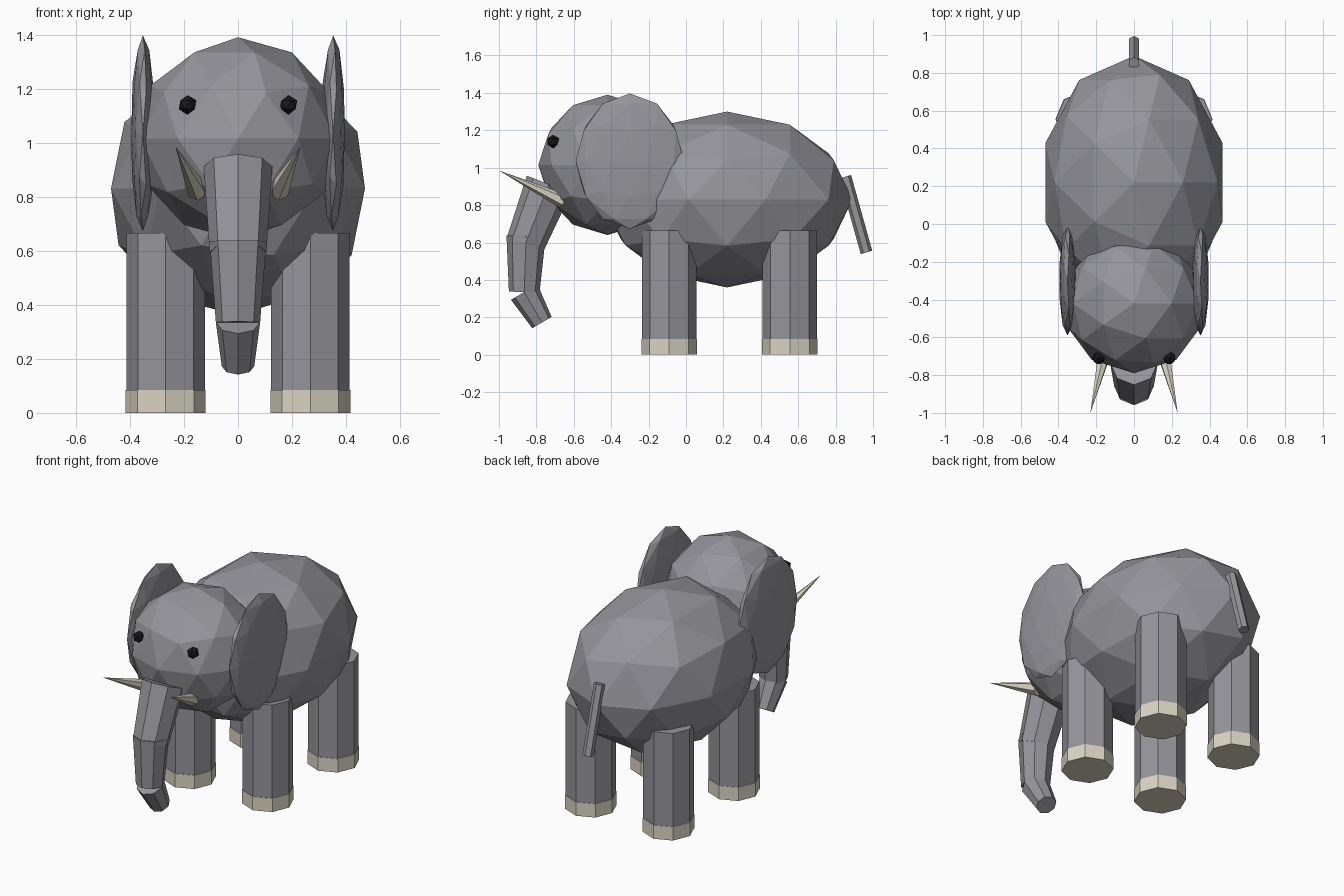
import bpy, bmesh
from mathutils import Matrix, Vector

if "Cube" in bpy.data.objects:
    bpy.data.objects.remove(bpy.data.objects["Cube"])


def material(name, rgb):
    m = bpy.data.materials.new(name)
    m.diffuse_color = (*rgb, 1)
    m.use_nodes = True
    m.node_tree.nodes["Principled BSDF"].inputs["Base Color"].default_value = m.diffuse_color
    return m


HIDE = material("hide", (0.30, 0.30, 0.33))
IVORY = material("ivory", (0.70, 0.66, 0.54))
BLACK = material("black", (0.01, 0.01, 0.012))


def finish(name, bm, mat):
    bmesh.ops.recalc_face_normals(bm, faces=bm.faces)
    mesh = bpy.data.meshes.new(name)
    bm.to_mesh(mesh)
    bm.free()
    mesh.materials.append(mat)
    ob = bpy.data.objects.new(name, mesh)
    bpy.context.collection.objects.link(ob)
    return ob


def ball(name, centre, radii, mat=HIDE, detail=2):
    bm = bmesh.new()
    m = Matrix.Translation(centre) @ Matrix.Diagonal((*radii, 1))
    bmesh.ops.create_icosphere(bm, subdivisions=detail, radius=1, matrix=m)
    return finish(name, bm, mat)


def rod(name, start, end, r1, r2, sides=8, mat=HIDE):
    """Tapered prism between two points, with its local x kept along world x."""
    a, b = Vector(start), Vector(end)
    z = (b - a).normalized()
    y = z.cross(Vector((1, 0, 0))).normalized()
    x = y.cross(z)
    m = Matrix((x, y, z)).transposed().to_4x4()
    m.translation = (a + b) / 2
    bm = bmesh.new()
    bmesh.ops.create_cone(bm, cap_ends=True, segments=sides, radius1=r1,
                          radius2=r2, depth=(b - a).length, matrix=m)
    bmesh.ops.remove_doubles(bm, verts=bm.verts, dist=1e-5)
    return finish(name, bm, mat)


# Body and head
ball("body", (0, 0.22, 0.83), (0.494, 0.67, 0.47))
ball("head", (0, -0.42, 1.015), (0.38, 0.37, 0.375))

# Trunk: three tapered segments
path = [((0, -0.733, 0.911), (0, -0.858, 0.595), 0.127, 0.105),
        ((0, -0.855, 0.635), (0, -0.865, 0.335), 0.105, 0.082),
        ((0, -0.865, 0.335), (0, -0.770, 0.172), 0.082, 0.060)]
for i, seg in enumerate(path):
    rod(f"trunk_segment_{i + 1}", *seg)

# Tail
rod("tail", (0, 0.852, 0.952), (0, 0.965, 0.547), 0.032, 0.032, 6)

for side, s in (("right", 1), ("left", -1)):
    # Ears, eyes and tusks
    ball(f"ear_{side}", (s * 0.352, -0.30, 1.035), (0.045, 0.29, 0.362))
    ball(f"eye_{side}", (s * 0.187, -0.71, 1.14), (0.036,) * 3, BLACK, 1)
    rod(f"tusk_{side}", (s * 0.15, -0.658, 0.822), (s * 0.231, -1.0, 0.985),
        0.04, 0, 6, IVORY)
    # Legs with pale feet
    for end, y in (("front", -0.09), ("rear", 0.555)):
        rod(f"{end}_leg_{side}", (s * 0.268, y, 0.02), (s * 0.268, y, 0.665),
            0.145, 0.145)
        rod(f"{end}_foot_{side}", (s * 0.268, y, 0), (s * 0.268, y, 0.085),
            0.148, 0.148, 8, IVORY)
